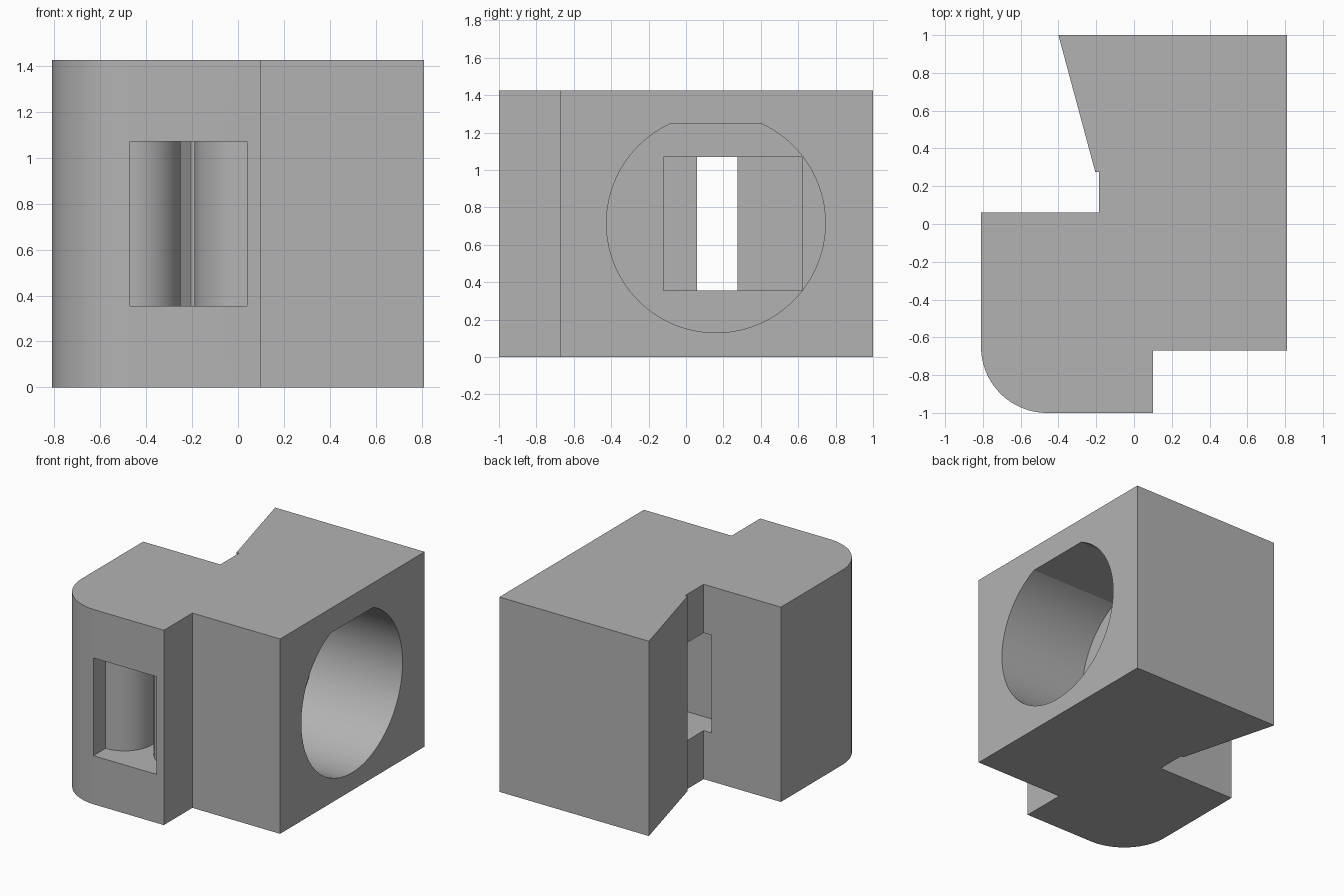
import bpy
import bmesh
from math import cos, sin, pi, radians, asin
from mathutils import Matrix

cube = bpy.data.objects.get("Cube")
if cube:
    bpy.data.objects.remove(cube, do_unlink=True)

grey = bpy.data.materials.new("plain grey")
grey.use_nodes = True
grey.diffuse_color = (0.45, 0.45, 0.45, 1)
grey.node_tree.nodes["Principled BSDF"].inputs["Base Color"].default_value = (0.45, 0.45, 0.45, 1)


def arc(cx, cy, r, start, end, steps):
    """Points along a circular arc, angles in radians."""
    angles = [start + (end - start) * i / steps for i in range(steps + 1)]
    return [(cx + r * cos(a), cy + r * sin(a)) for a in angles]


def prism(name, outline, low, high, frame=Matrix.Identity(4)):
    """Extrude a closed outline from low to high along the frame's z."""
    bm = bmesh.new()
    base = bm.faces.new([bm.verts.new((u, v, low)) for u, v in outline])
    ext = bmesh.ops.extrude_face_region(bm, geom=[base])
    top = [g for g in ext["geom"] if isinstance(g, bmesh.types.BMVert)]
    bmesh.ops.translate(bm, verts=top, vec=(0, 0, high - low))
    bmesh.ops.transform(bm, matrix=frame, verts=bm.verts)
    bmesh.ops.recalc_face_normals(bm, faces=bm.faces)
    mesh = bpy.data.meshes.new(name)
    bm.to_mesh(mesh)
    bm.free()
    mesh.materials.append(grey)
    obj = bpy.data.objects.new(name, mesh)
    bpy.context.collection.objects.link(obj)
    return obj


# Main block: stepped plan with a rounded front corner and a notched, slanted side
plan = arc(-0.46, -0.65, 0.35, pi, 1.5 * pi, 24)
plan += [(0.10, -1), (0.10, -0.67), (0.81, -0.67), (0.81, 1), (-0.40, 1),
         (-0.205, 0.275), (-0.185, 0.275), (-0.185, 0.06), (-0.81, 0.06)]
body = prism("housing_block", plan, 0, 1.425)

# Round bore with a flat top, sunk in from the +x side
flat = asin(0.53 / 0.585)
bore_outline = arc(0.16, 0.715, 0.585, pi - flat, 2 * pi + flat, 96)
yz_to_x = Matrix(((0, 0, 1, 0), (1, 0, 0, 0), (0, 1, 0, 0), (0, 0, 0, 1)))
bore = prism("bore_cutter", bore_outline, 0.10, 1.2, yz_to_x)

# Passage: front window, rounded lips, narrow slit, and pocket behind the bore
passage = [(-0.47, -1.2), (0.04, -1.2)]
passage += arc(0.04, -0.63, 0.23, 1.5 * pi, pi, 20)
passage += [(-0.19, -0.12), (0.15, -0.12), (0.15, 0.62), (-0.19, 0.62),
            (-0.19, 0.2), (-0.25, 0.2)]
passage += arc(-0.47, -0.64, 0.22, 0, -0.5 * pi, 20)
slot = prism("passage_cutter", passage, 0.355, 1.07)

# Cut both openings
bpy.context.view_layer.objects.active = body
for cutter in (bore, slot):
    cutter.hide_render = True
    mod = body.modifiers.new(cutter.name, "BOOLEAN")
    mod.operation = "DIFFERENCE"
    mod.solver = "EXACT"
    mod.object = cutter
    bpy.ops.object.modifier_apply(modifier=mod.name)
    bpy.data.objects.remove(cutter, do_unlink=True)

# Smooth the curved walls, keep the edges sharp
bpy.ops.object.select_all(action="DESELECT")
body.select_set(True)
bpy.ops.object.shade_smooth_by_angle(angle=radians(20))
